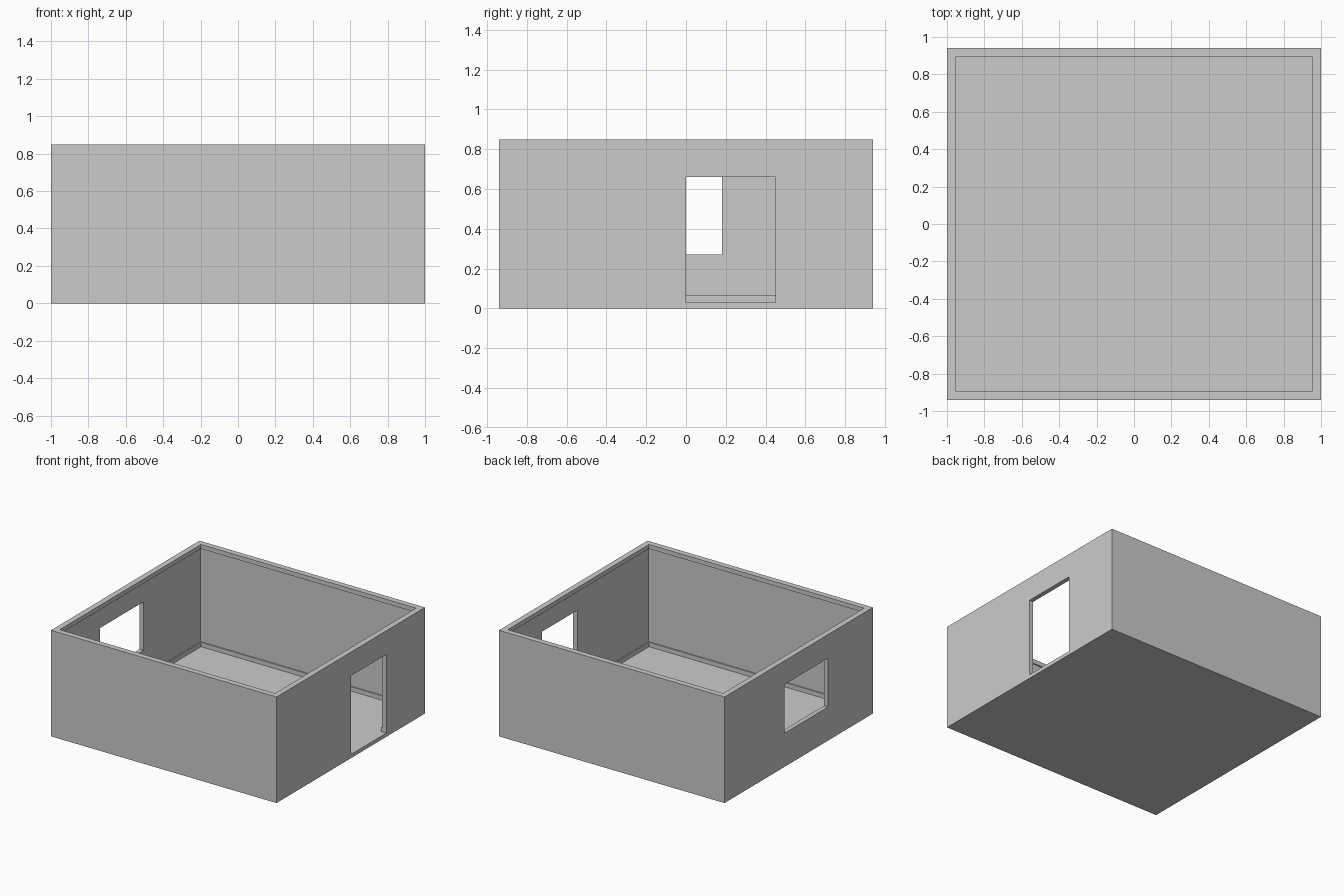
import bpy, bmesh

if "Cube" in bpy.data.objects:
    bpy.data.objects.remove(bpy.data.objects["Cube"])

HX, HY, H = 1.0, 0.94, 0.85      # half width, half depth, height
FLOOR = 0.03
WALL, TRIM = 0.036, 0.046        # wall thickness, thickness at skirting and cornice
STRIP = 0.035                    # skirting / cornice height


def finish(bm, name):
    bmesh.ops.recalc_face_normals(bm, faces=bm.faces)
    mesh = bpy.data.meshes.new(name)
    bm.to_mesh(mesh)
    bm.free()
    ob = bpy.data.objects.new(name, mesh)
    bpy.context.collection.objects.link(ob)
    return ob


def box(name, x, y, z):
    bm = bmesh.new()
    bmesh.ops.create_cube(bm, size=1)
    for v in bm.verts:
        for i, (lo, hi) in enumerate((x, y, z)):
            v.co[i] = lo if v.co[i] < 0 else hi
    return finish(bm, name)


# Room shell: rectangular rings (inset, height) from the underside,
# over the rim and down past cornice and skirting to the floor
rings = [(0, 0), (0, H), (TRIM, H), (TRIM, H - STRIP), (WALL, H - STRIP),
         (WALL, FLOOR + STRIP), (TRIM, FLOOR + STRIP), (TRIM, FLOOR)]
bm = bmesh.new()
loops = [[bm.verts.new((sx * (HX - d), sy * (HY - d), z))
          for sx, sy in ((-1, -1), (1, -1), (1, 1), (-1, 1))] for d, z in rings]
for a, b in zip(loops, loops[1:]):
    for i in range(4):
        j = (i + 1) % 4
        bm.faces.new((a[i], a[j], b[j], b[i]))
bm.faces.new(loops[0])
bm.faces.new(loops[-1])
room = finish(bm, "room_shell")

# Doorway in the right wall, window opening in the left wall
cutters = [
    box("doorway_cutter", (0.9, 1.1), (0.0, 0.45), (FLOOR, 0.66)),
    box("window_cutter", (-1.1, -0.9), (-0.37, 0.18), (0.27, 0.66)),
]
for c in cutters:
    c.hide_render = True
    c.display_type = 'WIRE'
    mod = room.modifiers.new(c.name, 'BOOLEAN')
    mod.operation = 'DIFFERENCE'
    mod.solver = 'EXACT'
    mod.object = c

# Apply the openings and remove the cutters
bpy.context.view_layer.objects.active = room
room.select_set(True)
for c in cutters:
    bpy.ops.object.modifier_apply(modifier=c.name)
    bpy.data.objects.remove(c)
